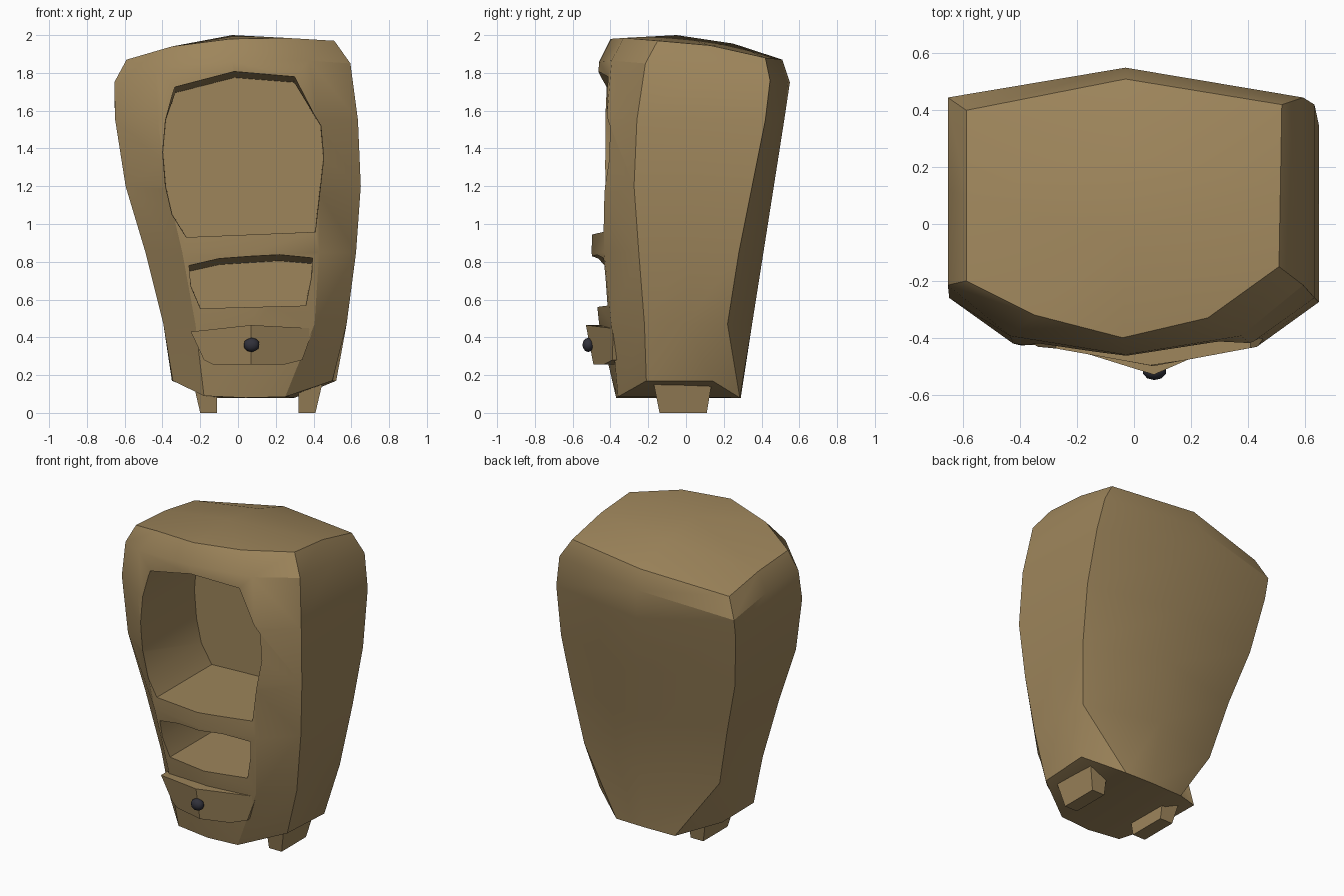
import bpy, bmesh, math
from mathutils import Vector

if "Cube" in bpy.data.objects:
    bpy.data.objects.remove(bpy.data.objects["Cube"])


def material(name, rgb):
    m = bpy.data.materials.new(name)
    m.diffuse_color = (*rgb, 1)
    m.use_nodes = True
    m.node_tree.nodes["Principled BSDF"].inputs["Base Color"].default_value = m.diffuse_color
    return m


WOOD = material("tan wood", (0.34, 0.235, 0.105))
DARK = material("dark metal", (0.03, 0.03, 0.042))


def make(name, verts, faces, mat):
    bm = bmesh.new()
    vs = [bm.verts.new(v) for v in verts]
    for f in faces:
        bm.faces.new([vs[i] for i in f])
    bmesh.ops.recalc_face_normals(bm, faces=bm.faces)
    me = bpy.data.meshes.new(name)
    bm.to_mesh(me)
    bm.free()
    me.materials.append(mat)
    ob = bpy.data.objects.new(name, me)
    bpy.context.collection.objects.link(ob)
    return ob


def activate(ob):
    bpy.ops.object.select_all(action='DESELECT')
    ob.select_set(True)
    bpy.context.view_layer.objects.active = ob


def smooth(ob):
    activate(ob)
    bpy.ops.object.shade_smooth_by_angle(angle=math.radians(30))


def loft_faces(rings, n):
    return [(r * n + i, r * n + (i + 1) % n, (r + 1) * n + (i + 1) % n, (r + 1) * n + i)
            for r in range(rings - 1) for i in range(n)]


def ring(xl, xr, yf, yc, yb, ym, z):
    """Ten-point section: front middle, front right, corner, side, back corner, back middle..."""
    c, h = (xl + xr) / 2, (xr - xl) / 2
    fx, fy, sy = 0.65 * h, yf + 0.27 * (yc - yf), (yc + yb) / 2
    pts = [(c, yf), (c + fx, fy), (xr, yc), (xr, sy), (xr, yb),
           (c, ym), (xl, yb), (xl, sy), (xl, yc), (c - fx, fy)]
    zs = z if isinstance(z, list) else [z] * 10
    return [(x, y, k) for (x, y), k in zip(pts, zs)]


# cabinet body: lofted sections, slanted top and bevelled underside
bottom = [(.04, -.37, .08), (.25, -.36, .085), (.50, -.21, .17), (.52, .14, .17), (.30, .285, .08),
          (.10, .29, .08), (-.12, .285, .08), (-.35, .13, .17), (-.345, -.2, .17), (-.18, -.35, .09)]
top = [(-.04, -.40, 1.98), (.26, -.33, 1.985), (.51, -.15, 1.97), (.515, .13, 1.945), (.52, .42, 1.88),
       (-.03, .51, 1.87), (-.59, .40, 1.80), (-.59, .1, 1.85), (-.59, -.2, 1.87), (-.35, -.32, 1.94)]
sections = [bottom,
            ring(-.395, .575, -.46, -.22, .22, .35, .47),
            ring(-.49, .625, -.50, -.25, .28, .41, .85),
            ring(-.595, .65, -.49, -.275, .35, .465, 1.2),
            ring(-.65, .635, -.48, -.26, .42, .52, 1.55),
            ring(-.655, .595, -.46, -.215, .445, .55, [p[2] - .12 for p in top]),
            top]
verts = [p for s in sections for p in s] + [(-.03, -.05, 2.0), (-.03, .25, 1.955)]
n = len(sections)
t = (n - 1) * 10
c1, c2 = n * 10, n * 10 + 1
faces = loft_faces(n, 10)
faces += [(1, 2, 3, 4), (9, 0, 1, 4, 5, 6), (6, 7, 8, 9)]
for i in range(10):
    a, b = t + i, t + (i + 1) % 10
    faces.append((a, b, c2 if 3 <= i <= 6 else c1))
faces += [(c1, t + 3, c2), (c1, c2, t + 7)]
body = make("cabinet_body", verts, faces, WOOD)


# open compartments cut into the front
def niche(outline, mid_z, back):
    k = len(outline)
    v = [(x, -.6, z) for x, z in outline]
    v += [(x * .99, back, z - (.04 if z > mid_z else 0)) for x, z in outline]
    cutter = make("niche_cutter", v, loft_faces(2, k) + [tuple(range(k)), tuple(range(k, 2 * k))], WOOD)
    cutter.hide_render = True
    mod = body.modifiers.new("niche", 'BOOLEAN')
    mod.operation, mod.solver, mod.object = 'DIFFERENCE', 'EXACT', cutter
    activate(body)
    bpy.ops.object.modifier_apply(modifier=mod.name)
    bpy.data.objects.remove(cutter)


niche([(-.275, .93), (.41, .958), (.455, 1.35), (.44, 1.52), (.30, 1.79), (-.02, 1.815),
       (-.335, 1.735), (-.385, 1.55), (-.40, 1.38), (-.385, 1.2), (-.35, 1.05)], 1.6, .12)
niche([(-.20, .553), (.36, .568), (.39, .72), (.395, .83), (.22, .845), (-.10, .825),
       (-.26, .79), (-.25, .67)], .77, .08)
smooth(body)

# drawer front: bowed plate following the cabinet curve
outline = [(-.25, -.43, .43), (.07, -.53, .465), (.40, -.385, .447), (.34, -.39, .28),
           (.25, -.435, .257), (.07, -.49, .255), (-.13, -.44, .255), (-.18, -.42, .28)]
back = [(x, min(y + .1, -.35), z) for x, y, z in outline]
fr = [(0, 1, 5, 6, 7), (1, 2, 3, 4, 5)]
drawer = make("drawer_front", outline + back,
              loft_faces(2, 8) + fr + [tuple(i + 8 for i in f) for f in fr], WOOD)
smooth(drawer)

# drawer knob
bm = bmesh.new()
bmesh.ops.create_icosphere(bm, subdivisions=2, radius=1)
for v in bm.verts:
    v.co = Vector((.072, -.517, .36)) + Vector((v.co.x * .043, v.co.y * .032, v.co.z * .038))
me = bpy.data.meshes.new("drawer_knob")
bm.to_mesh(me)
bm.free()
me.materials.append(DARK)
knob = bpy.data.objects.new("drawer_knob", me)
bpy.context.collection.objects.link(knob)
smooth(knob)

# two tapered sled legs, mirrored about the lower body centre
for side, name in ((-1, "left_leg"), (1, "right_leg")):
    cx = .105

    def rect(inner, outer, y0, y1, z):
        return [(cx + side * inner, y0, z), (cx + side * outer, y0, z),
                (cx + side * outer, y1, z), (cx + side * inner, y1, z)]
    make(name, rect(.215, .305, -.14, .11, 0) + rect(.215, .34, -.17, .135, .15),
         loft_faces(2, 4) + [(0, 1, 2, 3), (4, 5, 6, 7)], WOOD)
